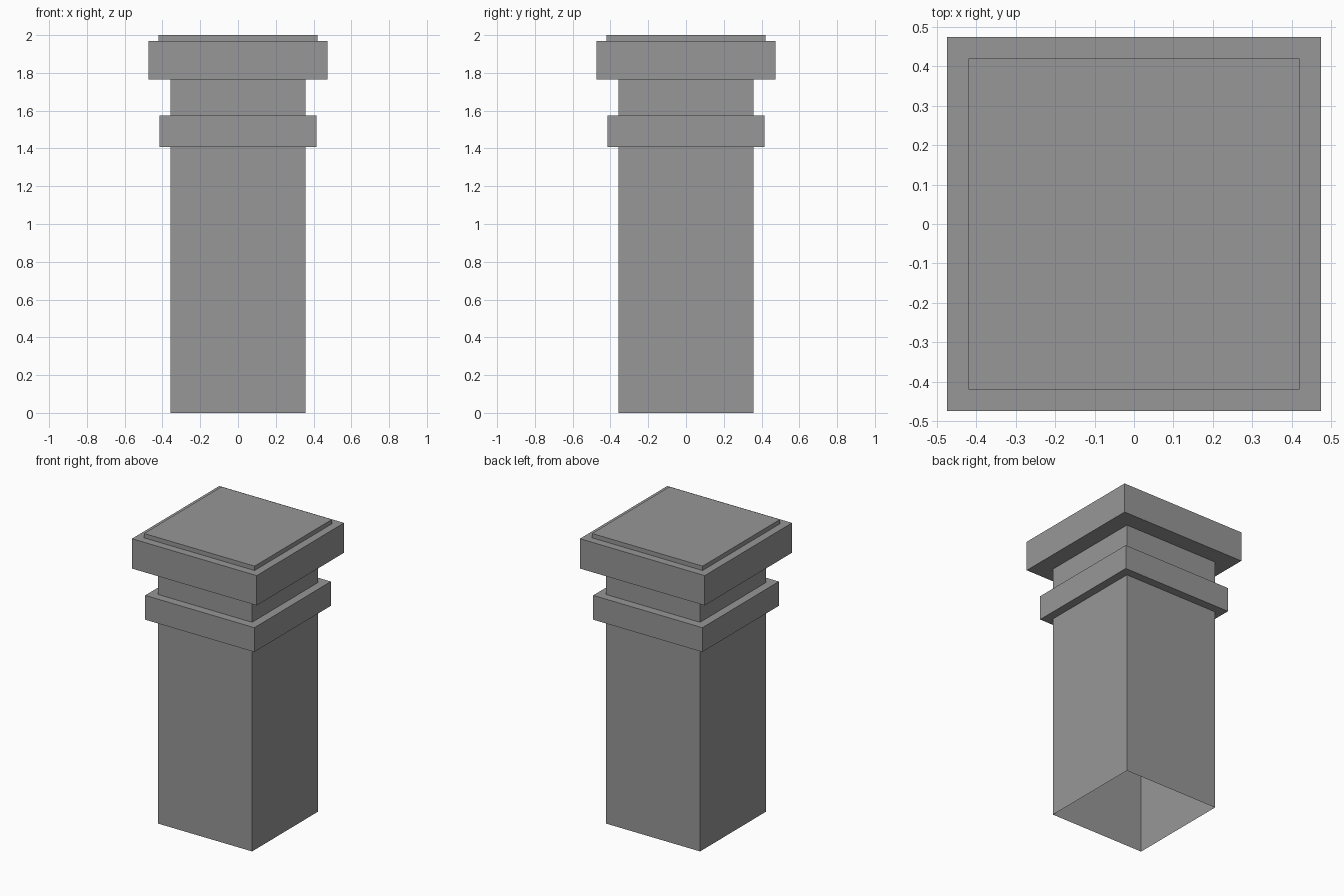
import bpy
import bmesh

cube = bpy.data.objects.get("Cube")
if cube:
    bpy.data.objects.remove(cube, do_unlink=True)

# Single stone colour
stone = bpy.data.materials.new("stone_grey")
stone.use_nodes = True
colour = (0.31, 0.31, 0.31, 1.0)
stone.diffuse_color = colour
stone.node_tree.nodes["Principled BSDF"].inputs["Base Color"].default_value = colour


def square_shell(name, profile, closed_top=False):
    """Sweep a profile of (half width, height) around a square, bottom left open."""
    bm = bmesh.new()
    rings = [[bm.verts.new((sx * h, sy * h, z))
              for sx, sy in ((-1, -1), (1, -1), (1, 1), (-1, 1))]
             for h, z in profile]
    for low, high in zip(rings, rings[1:]):
        for i in range(4):
            j = (i + 1) % 4
            bm.faces.new((low[i], low[j], high[j], high[i]))
    if closed_top:
        bm.faces.new(rings[-1])
    mesh = bpy.data.meshes.new(name)
    bm.to_mesh(mesh)
    bm.free()
    mesh.materials.append(stone)
    obj = bpy.data.objects.new(name, mesh)
    bpy.context.collection.objects.link(obj)
    return obj


# Half widths of the parts
SHAFT, BAND, CAP, PLATE = 0.358, 0.415, 0.474, 0.42
# Heights where the parts meet
BAND_LOW, BAND_HIGH, CAP_LOW, CAP_HIGH, TOP = 1.407, 1.574, 1.765, 1.97, 2.0

# Hollow shaft, open at the foot
square_shell("shaft", [(SHAFT, 0), (SHAFT, BAND_LOW)])

# Projecting band
square_shell("band", [(SHAFT, BAND_LOW), (BAND, BAND_LOW),
                      (BAND, BAND_HIGH), (SHAFT, BAND_HIGH)])

# Neck between band and cap
square_shell("neck", [(SHAFT, BAND_HIGH), (SHAFT, CAP_LOW)])

# Overhanging cap
square_shell("cap", [(SHAFT, CAP_LOW), (CAP, CAP_LOW),
                     (CAP, CAP_HIGH), (PLATE, CAP_HIGH)])

# Thin raised plate on top
square_shell("top_plate", [(PLATE, CAP_HIGH), (PLATE, TOP)], closed_top=True)
